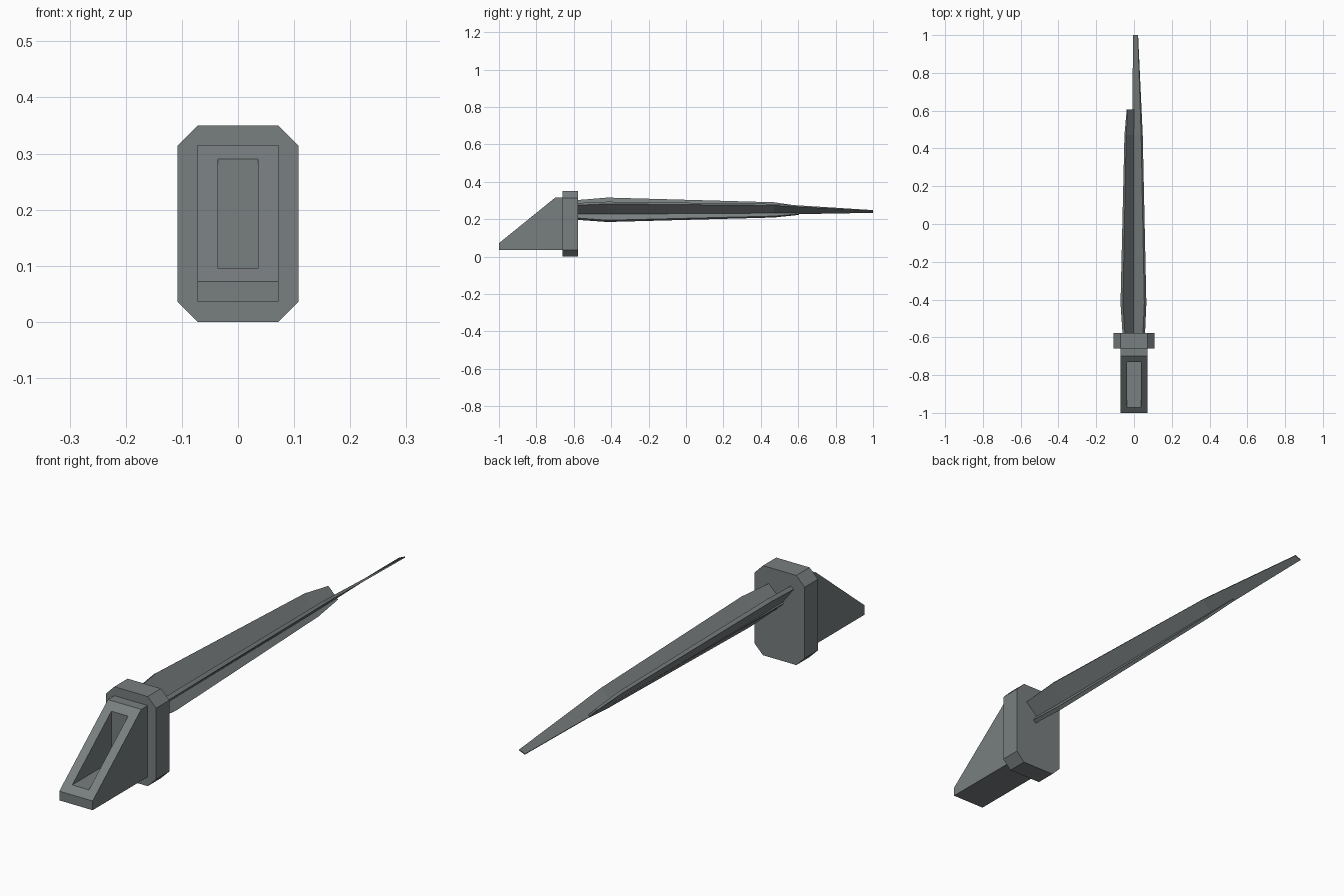
import bpy, bmesh
from mathutils import Vector

if "Cube" in bpy.data.objects:
    bpy.data.objects.remove(bpy.data.objects["Cube"])

grey = bpy.data.materials.new("steel_grey")
grey.diffuse_color = (0.19, 0.21, 0.215, 1)
grey.use_nodes = True
grey.node_tree.nodes["Principled BSDF"].inputs["Base Color"].default_value = grey.diffuse_color


def make_object(name, rings):
    """Loft equal-sized closed rings and cap both ends."""
    bm = bmesh.new()
    loops = [[bm.verts.new(p) for p in ring] for ring in rings]
    n = len(loops[0])
    for a, b in zip(loops, loops[1:]):
        for i in range(n):
            j = (i + 1) % n
            bm.faces.new((a[i], a[j], b[j], b[i]))
    bm.faces.new(loops[0])
    bm.faces.new(loops[-1])
    bmesh.ops.recalc_face_normals(bm, faces=bm.faces[:])
    mesh = bpy.data.meshes.new(name)
    bm.to_mesh(mesh)
    bm.free()
    mesh.materials.append(grey)
    ob = bpy.data.objects.new(name, mesh)
    bpy.context.collection.objects.link(ob)
    return ob


def blade(name, stations):
    """Thin flat blade; each station is y, (x, z) of both edges, thickness."""
    rings = []
    for y, p, q, t in stations:
        p, q = Vector(p), Vector(q)
        d = (q - p).normalized()
        n = Vector((-d.y, d.x)) * t / 2
        rings.append([(v.x, y, v.y) for v in (p + n, q + n, q - n, p - n)])
    return make_object(name, rings)


# Wedge-shaped mount with a sloping front
side = [(-1, 0.036), (-1, 0.072), (-0.70, 0.315), (-0.65, 0.315), (-0.65, 0.036)]
mount = make_object("wedge_mount", [[(x, y, z) for y, z in side] for x in (-0.072, 0.072)])

# Pocket in the slope: level floor, upright back wall
cutter = make_object("pocket_cutter", [
    [(-0.036, y, z), (0.036, y, z), (0.036, y, 0.5), (-0.036, y, 0.5)]
    for y, z in ((-1.1, 0.095), (-0.73, 0.095))])
cutter.hide_render = True
cut = mount.modifiers.new("pocket", 'BOOLEAN')
cut.operation = 'DIFFERENCE'
cut.solver = 'EXACT'
cut.object = cutter
bpy.context.view_layer.update()
cut_mesh = bpy.data.meshes.new_from_object(mount.evaluated_get(bpy.context.evaluated_depsgraph_get()))
mount.modifiers.clear()
mount.data = cut_mesh
bpy.data.objects.remove(cutter)

# Flange plate with clipped corners
w, h, c = 0.108, 0.35, 0.036
outline = [(-w, c), (-w + c, 0), (w - c, 0), (w, c),
           (w, h - c), (w - c, h), (-w + c, h), (-w, h - c)]
make_object("flange", [[(x, y, z) for x, z in outline] for y in (-0.66, -0.578)])

# Short blade, leaning left
blade("short_blade", [
    (-0.60, (-0.053, 0.296), (0.018, 0.203), 0.016),
    (-0.42, (-0.065, 0.311), (0.024, 0.190), 0.016),
    (0.47, (-0.046, 0.287), (0.014, 0.213), 0.012),
    (0.605, (-0.036, 0.268), (0.006, 0.226), 0.008)])

# Long blade, leaning right and running to the tip
blade("long_blade", [
    (-0.60, (-0.012, 0.220), (0.052, 0.280), 0.016),
    (-0.42, (-0.012, 0.221), (0.060, 0.288), 0.016),
    (0.47, (-0.006, 0.229), (0.042, 0.278), 0.012),
    (1.0, (-0.004, 0.236), (0.021, 0.247), 0.004)])
